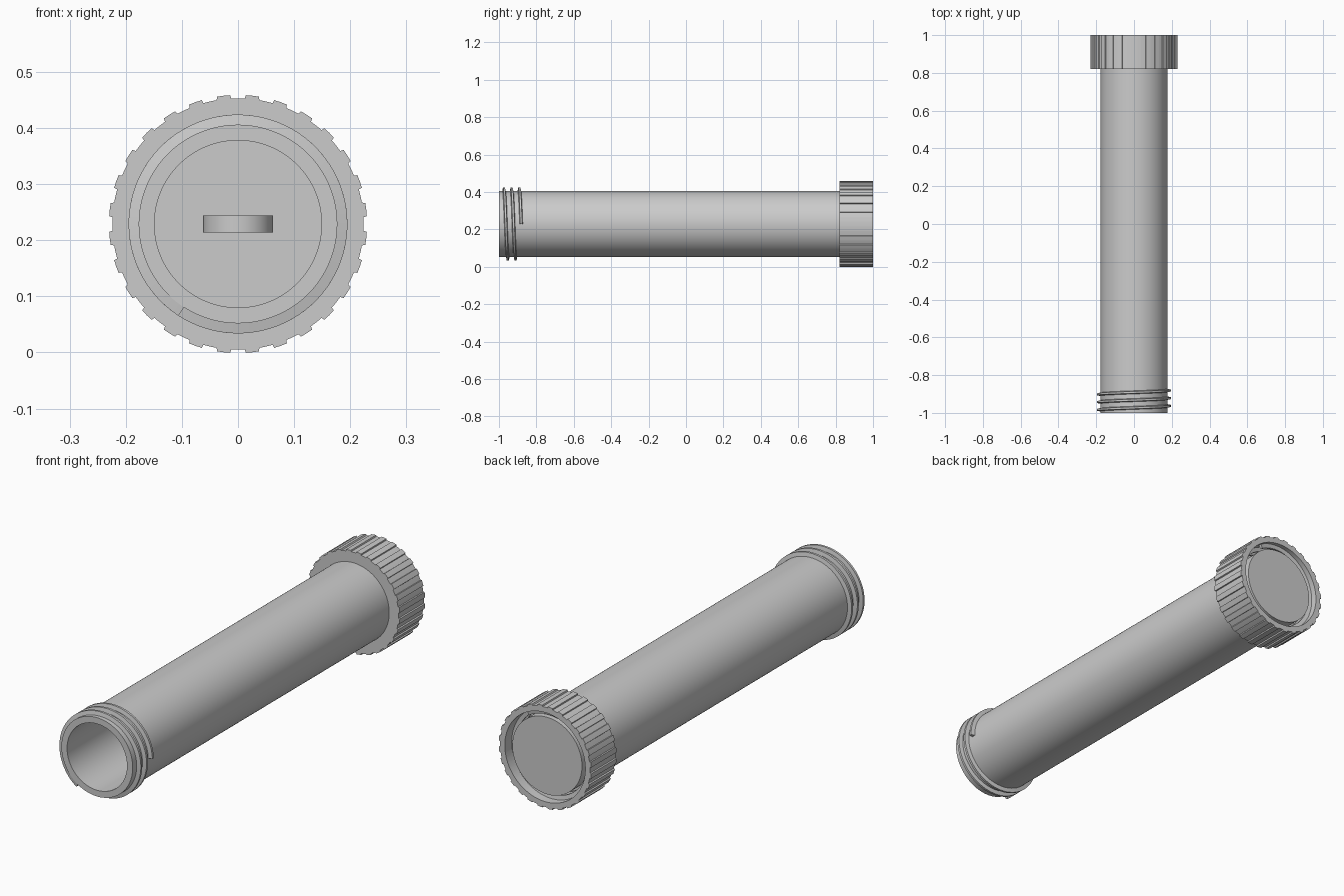
import bpy, bmesh, math
from math import pi, cos, sin

if "Cube" in bpy.data.objects:
    bpy.data.objects.remove(bpy.data.objects["Cube"])

CZ = 0.229  # height of the long axis


def make(name, bm, angle=30):
    bmesh.ops.recalc_face_normals(bm, faces=bm.faces)
    me = bpy.data.meshes.new(name)
    bm.to_mesh(me)
    bm.free()
    ob = bpy.data.objects.new(name, me)
    bpy.context.collection.objects.link(ob)
    bpy.ops.object.select_all(action='DESELECT')
    ob.select_set(True)
    bpy.context.view_layer.objects.active = ob
    bpy.ops.object.shade_smooth_by_angle(angle=math.radians(angle))
    return ob


def ring(bm, y, polar):
    return [bm.verts.new((r * cos(a), y, CZ + r * sin(a))) for a, r in polar]


def bridge(bm, a, b, closed=True):
    n = len(a)
    for i in range(n if closed else n - 1):
        j = (i + 1) % n
        bm.faces.new((a[i], a[j], b[j], b[i]))


def circle(angles, r):
    return [(a, r) for a in angles]


# Hollow tube: open at the front, closed by a floor inside the cap
bm = bmesh.new()
angs = [2 * pi * i / 112 for i in range(112)]
prof = [(0.83, 0.177), (-1.0, 0.177), (-1.0, 0.149), (0.84, 0.149)]
rings = [ring(bm, y, circle(angs, r)) for y, r in prof]
for a, b in zip(rings, rings[1:]):
    bridge(bm, a, b)
bm.faces.new(rings[-1])
make("tube", bm)

# Grip cap: notched rim, annular threaded groove and central plug
bm = bmesh.new()
outline = []
for k in range(28):
    for f, r in ((-0.27, 0.230), (-0.24, 0.224), (0, 0.224), (0.24, 0.224),
                 (0.27, 0.230), (0.5, 0.230)):
        outline.append(((k + f) * 2 * pi / 28, r))
angs = [a for a, r in outline]
rings = [ring(bm, 0.82, circle(angs, 0.176)),
         ring(bm, 0.82, outline), ring(bm, 1.0, outline)]
for y, r in ((1.0, 0.200), (0.86, 0.200), (0.86, 0.173), (0.985, 0.173)):
    rings.append(ring(bm, y, circle(angs, r)))
for a, b in zip(rings, rings[1:]):
    bridge(bm, a, b)
bm.faces.new(rings[-1])
make("grip_cap", bm)


# Helical threads
def thread(name, y0, pitch, start, sweep, r_base, r_tip):
    bm = bmesh.new()
    n = int(sweep / 4)
    secs = []
    for i in range(n + 1):
        t = sweep * i / n
        a = math.radians(start - t)
        y = y0 + pitch * t / 360
        secs.append([bm.verts.new((r * cos(a), y + d, CZ + r * sin(a)))
                     for r, d in ((r_base, -0.009), (r_tip, -0.005),
                                  (r_tip, 0.005), (r_base, 0.009))])
    for a, b in zip(secs, secs[1:]):
        bridge(bm, a, b)
    bm.faces.new(secs[0])
    bm.faces.new(secs[-1])
    make(name, bm)


thread("outer_thread", -0.990, 0.041, 237, 957, 0.175, 0.195)
thread("cap_thread", 0.885, 0.041, 140, 800, 0.201, 0.182)

# Small arched loop on the tube floor
bm = bmesh.new()
secs = []
for i in range(25):
    a = pi * i / 24
    secs.append([bm.verts.new((r * cos(a), 0.842 - r * sin(a), CZ + z))
                 for r, z in ((0.062, -0.015), (0.062, 0.015),
                              (0.040, 0.015), (0.040, -0.015))])
for a, b in zip(secs, secs[1:]):
    bridge(bm, a, b)
bm.faces.new(secs[0])
bm.faces.new(secs[-1])
make("inner_loop", bm)
